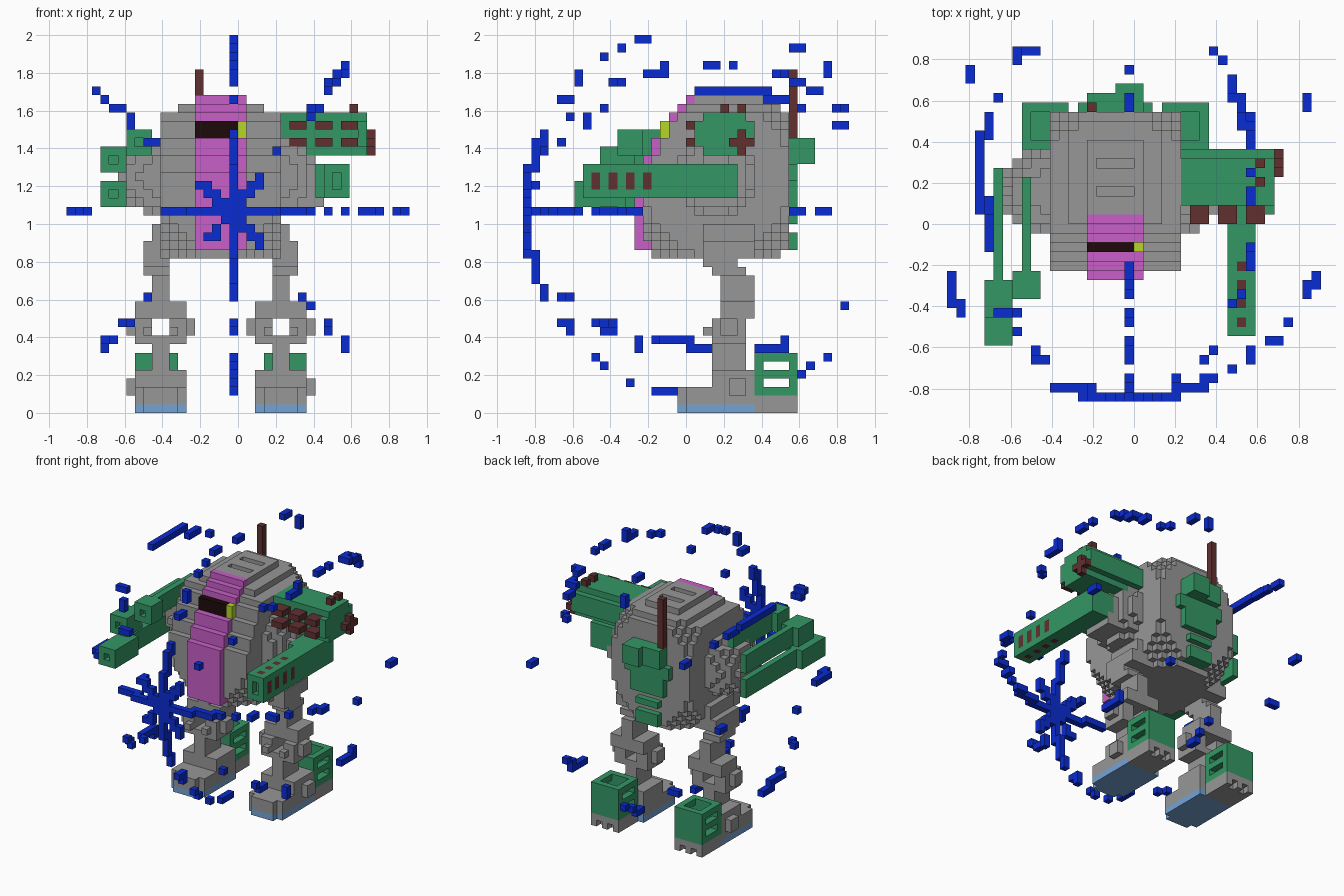
import bpy, bmesh, math
from mathutils import Vector

cube = bpy.data.objects.get("Cube")
if cube:
    bpy.data.objects.remove(cube)

UNIT = 2 / 44          # edge of one block
grid = {}              # block -> part name


def box(part, x, y, z):
    """Fill a span of blocks; part None carves them away."""
    for i in range(*x):
        for j in range(*y):
            for k in range(*z):
                if part:
                    grid[i, j, k] = part
                else:
                    grid.pop((i, j, k), None)


def pair(part, x, y, z):
    """Same box on both sides of the body's middle."""
    for side, span in (("left_", x), ("right_", (-4 - x[1], -4 - x[0]))):
        box(part and side + part, span, y, z)


def blob(part, centre, radii, power, limit=1, keep=lambda i, j, k: True):
    """Blocky rounded box; a higher limit leaves only the corners cut."""
    lo = [math.floor(c - r) for c, r in zip(centre, radii)]
    hi = [math.ceil(c + r) for c, r in zip(centre, radii)]
    for i in range(lo[0], hi[0]):
        for j in range(lo[1], hi[1]):
            for k in range(lo[2], hi[2]):
                d = sum((abs(v + .5 - c) / r) ** power
                        for v, c, r in zip((i, j, k), centre, radii))
                if d <= limit and keep(i, j, k):
                    grid[i, j, k] = part


# launcher pod with trimmed long edges, rockets and sensor studs
box("launcher_pod", (3, 15), (2, 8), (30, 35))
box("launcher_pod", (14, 15), (1, 8), (31, 34))
for z in (30, 34):
    box(None, (5, 15), (7, 8), (z, z + 1))
for x in (6, 9, 12):
    for z in (31, 33):
        box("rockets", (x, x + 2), (0, 3), (z, z + 1))
for y in (4, 6):
    box("pod_studs", (13, 14), (y, y + 1), (35, 36))
box("pod_cross", (15, 16), (6, 7), (30, 33))
box("pod_cross", (15, 16), (5, 8), (31, 32))

# left gun with vents and an open muzzle
box("left_gun", (10, 13), (-12, 6), (25, 29))
box("left_gun", (9, 10), (0, 6), (25, 29))
for y in range(-11, -4, 2):
    for x in (10, 12):
        box("gun_vents", (x, x + 1), (y, y + 1), (26, 28))
    for z in (25, 28):
        box("gun_vents", (11, 12), (y, y + 1), (z, z + 1))
box(None, (11, 12), (-12, -11), (26, 28))
box("left_elbow", (7, 10), (1, 6), (24, 26))

# right arm: three barrels, each a thin rod with a wide muzzle
for x, z, tip, root, back in ((-16, 24, -13, -7, 6), (-16, 28, -10, -6, 6),
                              (-13, 30, -8, -5, 5)):
    box("right_barrels", (x + 1, x + 2), (root, back), (z, z + 3))
    box("right_barrels", (x, x + 3), (tip, root), (z, z + 3))
    box(None, (x + 1, x + 2), (tip, tip + 1), (z + 1, z + 2))

# shoulders
blob("left_shoulder", (5, 3.5, 27.5), (4.2, 4.7, 4.5), 2)
blob("right_shoulder", (-9, 3.5, 27.5), (5.1, 4.7, 4.5), 2)


# torso with a sloping front, a stepped top and chamfered corners
def front(k):
    for top, y in ((28, -6), (30, -5), (32, -4), (34, -3)):
        if k < top:
            return y
    return k - 36


def torso_shape(i, j, k):
    half, back = {36: (3, 9), 35: (5, 11)}.get(k, (7, 12))
    dx, dy, dz = abs(i + 2.5), abs(j - 3), abs(k - 27)
    return dx < half and front(k) < j < back and dx + dy + dz <= 18.5


blob("torso", (-2, 3.5, 27.5), (7, 8.5, 9.5), 3, 1.68, torso_shape)
for y in (3, 6):
    box(None, (-4, 0), (y, y + 1), (36, 37))

# cockpit panel and visor
for k in range(19, 37):
    y = front(k)
    box("cockpit", (-5, 1), (y, min(y + 3, 1)), (k, k + 1))
box("visor", (-5, 0), (-3, -2), (32, 34))
box("visor_lamp", (0, 1), (-3, -2), (32, 34))

# back pack, tapering downward in ribs, and antenna
box("back_pack", (-5, 1), (11, 14), (29, 32))
box("back_pack", (-2, 1), (14, 15), (29, 32))
for half, z, top in ((4, 27, 29), (3, 26, 27), (3, 24, 26), (2, 22, 23), (2, 19, 21)):
    box("back_pack", (-2 - half, -2 + half), (11, 13), (z, top))
box("antenna", (-5, -4), (12, 13), (32, 40))

# legs
pair("hip", (3, 7), (2, 8), (18, 20))
pair("hip", (3, 6), (2, 8), (20, 22))
pair("thigh", (4, 7), (2, 6), (17, 18))
pair("thigh", (4, 7), (3, 7), (16, 17))
pair("thigh", (4, 6), (4, 8), (13, 16))
pair("knee", (2, 8), (4, 8), (11, 13))
pair("knee", (2, 8), (3, 7), (8, 11))
pair("knee", (1, 9), (4, 6), (9, 11))
pair("knee", (3, 4), (2, 3), (9, 10))
pair("knee", (6, 7), (2, 3), (9, 10))
pair(None, (4, 6), (2, 8), (9, 11))
pair("shin", (4, 6), (3, 7), (5, 8))

# feet: sole, toe with trimmed corners, ankle, treaded heel
pair("sole", (2, 8), (-1, 8), (0, 1))
pair("foot", (2, 8), (-1, 8), (1, 3))
for x in (2, 7):
    pair(None, (x, x + 1), (-1, 0), (0, 3))
pair("foot", (2, 8), (3, 8), (3, 5))
pair("foot", (8, 9), (5, 7), (2, 4))
pair("foot", (3, 8), (8, 13), (1, 2))
for x in range(3, 8):
    pair("foot", (x, x + 1), (8, 12 + x % 2), (0, 1))

# hollow calf boxes with side slots
pair("calf_box", (3, 8), (8, 13), (2, 7))
pair(None, (4, 7), (9, 12), (3, 7))
for z in (3, 5):
    pair(None, (3, 8), (9, 12), (z, z + 1))

# dashed halo: arcs spreading over an egg from a star in front
ARCS = {
    0: ((0, 27), (35, 36), (43, 44), (51, 52), (58, 59), (69, 75), (123, 125)),
    180: ((0, 25), (63, 74), (132, 133)),
    90: ((0, 29), (43, 44), (50, 52), (62, 63), (69, 70), (74, 77), (124, 126), (135, 136)),
    270: ((0, 24), (30, 32), (42, 45), (59, 61), (72, 73), (81, 82), (85, 86), (124, 128), (133, 134)),
    52: ((0, 14), (27, 28), (47, 48), (66, 67), (77, 84), (97, 98), (104, 105), (117, 130), (138, 141)),
    139: ((0, 16), (40, 41), (53, 54), (62, 63), (93, 119), (125, 126), (138, 140)),
    226: ((0, 14), (45, 46), (61, 64), (80, 96), (140, 141)),
    309: ((0, 14), (42, 43), (60, 64), (74, 75), (113, 120), (142, 144)),
}
LOW, HIGH = (-20, -19, 0), (19, 18, 43)
for turn, dashes in ARCS.items():
    a = math.radians(turn)
    for start, end in dashes:
        for deg in range(start, end + 1):
            t = math.radians(deg)
            r = 21.5 - 2.9 * math.cos(t)
            p = (-.5 + r * math.sin(t) * math.cos(a), -r * math.cos(t),
                 23.5 + r * math.sin(t) * math.sin(a))
            cell = tuple(min(max(math.floor(v), lo), hi) for v, lo, hi in zip(p, LOW, HIGH))
            grid.setdefault(cell, "halo")


# materials
def material(name, rgb):
    m = bpy.data.materials.new(name)
    m.use_nodes = True
    m.diffuse_color = (*rgb, 1)
    m.node_tree.nodes["Principled BSDF"].inputs["Base Color"].default_value = (*rgb, 1)
    return m


grey = material("grey_armour", (.31, .31, .31))
green = material("green_armour", (.034, .31, .13))
pink = material("pink_panel", (.58, .115, .58))
blue = material("blue_glow", (.003, .025, .65))
black = material("black_glass", (.013, .003, .003))
lime = material("lime_lamp", (.46, .68, .02))
brown = material("red_brown", (.12, .03, .03))
pale = material("pale_blue_sole", (.18, .37, .66))
PAINT = {"launcher_pod": green, "left_gun": green, "right_barrels": green,
         "back_pack": green, "left_calf_box": green, "right_calf_box": green,
         "rockets": brown, "pod_studs": brown, "pod_cross": brown,
         "gun_vents": brown, "antenna": brown, "cockpit": pink, "visor": black,
         "visor_lamp": lime, "halo": blue, "left_sole": pale, "right_sole": pale}

# one mesh per part, made of the open sides of its blocks
for part in sorted(set(grid.values())):
    bm = bmesh.new()
    corners = {}

    def corner(p):
        key = tuple(round(c) for c in p)
        if key not in corners:
            corners[key] = bm.verts.new(Vector(key) * UNIT)
        return corners[key]

    for cell, owner in grid.items():
        if owner != part:
            continue
        for axis in range(3):
            for sign in (1, -1):
                n, u, v = Vector(), Vector(), Vector()
                n[axis], u[(axis + 1) % 3], v[(axis + 2) % 3] = sign, .5, .5 * sign
                if tuple(int(c + d) for c, d in zip(cell, n)) in grid:
                    continue
                mid = Vector(cell) + Vector((.5, .5, .5)) + n / 2
                bm.faces.new([corner(mid + q) for q in (-u - v, u - v, u + v, v - u)])
    bmesh.ops.dissolve_limit(bm, angle_limit=.01, verts=bm.verts, edges=bm.edges)
    mesh = bpy.data.meshes.new(part)
    bm.to_mesh(mesh)
    bm.free()
    mesh.materials.append(PAINT.get(part, grey))
    bpy.context.collection.objects.link(bpy.data.objects.new(part, mesh))
